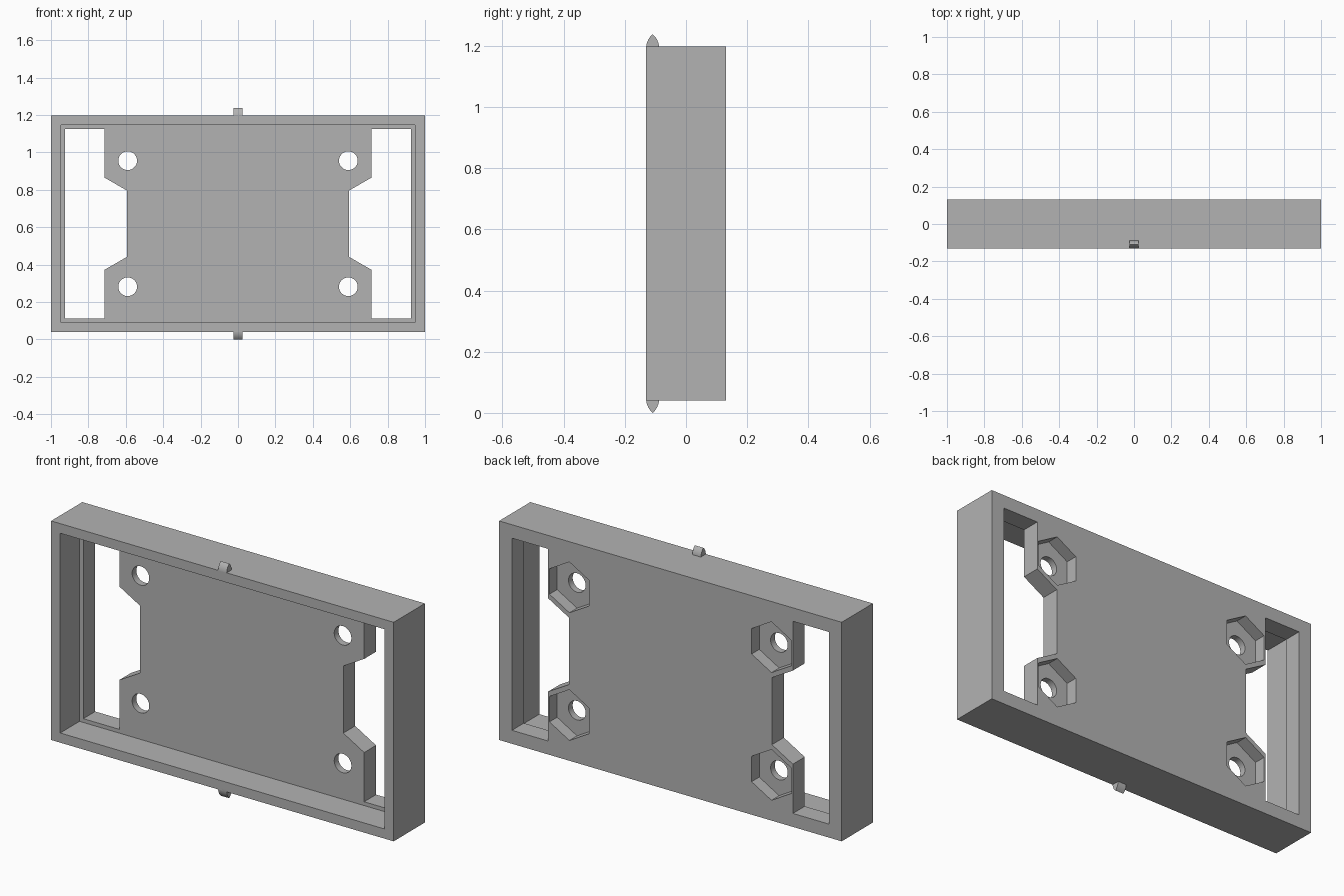
import bpy
import bmesh
from math import sin, cos, tau, radians
from mathutils import Vector

cube = bpy.data.objects.get("Cube")
if cube:
    bpy.data.objects.remove(cube, do_unlink=True)

grey = bpy.data.materials.new("plain grey")
grey.use_nodes = True
grey.diffuse_color = (0.45, 0.45, 0.45, 1)
grey.node_tree.nodes["Principled BSDF"].inputs["Base Color"].default_value = grey.diffuse_color

HALF_DEPTH = 0.13
BOTTOM, TOP = 0.041, 1.197
MID = (BOTTOM + TOP) / 2
PLATE_FRONT = 0.031
POCKET_FLOOR = 0.066


def prism(name, outline, direction):
    """Closed solid: a planar outline swept along a direction."""
    bm = bmesh.new()
    face = bm.faces.new([bm.verts.new(p) for p in outline])
    swept = bmesh.ops.extrude_face_region(bm, geom=[face])["geom"]
    moved = [v for v in swept if isinstance(v, bmesh.types.BMVert)]
    bmesh.ops.translate(bm, verts=moved, vec=Vector(direction))
    bmesh.ops.recalc_face_normals(bm, faces=bm.faces)
    mesh = bpy.data.meshes.new(name)
    bm.to_mesh(mesh)
    bm.free()
    mesh.materials.append(grey)
    obj = bpy.data.objects.new(name, mesh)
    bpy.context.collection.objects.link(obj)
    return obj


def y_prism(name, outline, y0, y1):
    return prism(name, [(x, y0, z) for x, z in outline], (0, y1 - y0, 0))


def rectangle(half_x, half_z):
    return [(sx * half_x, MID + sz * half_z)
            for sx, sz in ((-1, -1), (1, -1), (1, 1), (-1, 1))]


def ring(x, z, radius, sides):
    return [(x + radius * sin(tau * i / sides), z + radius * cos(tau * i / sides))
            for i in range(sides)]


# Outer block, later hollowed into a rim with a back plate
frame = y_prism("frame", rectangle(1, (TOP - BOTTOM) / 2), -HALF_DEPTH, HALF_DEPTH)

# Shallow tray open to the front
cutters = [y_prism("recess_cutter", rectangle(0.947, 0.527), -0.3, PLATE_FRONT)]

# Side windows with a notch, then screw holes and hexagonal nut pockets
half_window = [(0.925, 0.507), (0.715, 0.507), (0.715, 0.247), (0.593, 0.177)]
for side in (-1, 1):
    window = [(side * x, MID + z) for x, z in half_window]
    window += [(side * x, MID - z) for x, z in reversed(half_window)]
    cutters.append(y_prism("window_cutter", window, -0.05, 0.3))
    for dz in (-0.337, 0.337):
        x, z = side * 0.59, MID + dz
        cutters.append(y_prism("hole_cutter", ring(x, z, 0.05, 48), -0.05, 0.3))
        cutters.append(y_prism("pocket_cutter", ring(x, z, 0.134, 6), POCKET_FLOOR, 0.3))

for cutter in cutters:
    cutter.hide_render = True
    mod = frame.modifiers.new("cut", "BOOLEAN")
    mod.operation = "DIFFERENCE"
    mod.solver = "EXACT"
    mod.object = cutter

# Bake the cuts and drop the cutters
bpy.context.view_layer.update()
graph = bpy.context.evaluated_depsgraph_get()
baked = bpy.data.meshes.new_from_object(frame.evaluated_get(graph))
frame.modifiers.clear()
frame.data = baked
frame.data.materials.clear()
frame.data.materials.append(grey)
for cutter in cutters:
    bpy.data.objects.remove(cutter, do_unlink=True)

# Pointed clip nubs on the top and bottom edges, flush with the front
half_arch = [(0.021, -0.01), (0.021, 0), (0.019, 0.012), (0.014, 0.024), (0.007, 0.034)]
arch = half_arch + [(0, 0.041)] + [(-y, z) for y, z in reversed(half_arch)]
nubs = []
for name, base, up in (("top_nub", TOP, 1), ("bottom_nub", BOTTOM, -1)):
    outline = [(-0.025, y - HALF_DEPTH + 0.021, base + up * z) for y, z in arch]
    nubs.append(prism(name, outline, (0.05, 0, 0)))

# Round holes and nubs shade smoothly, all hard edges stay sharp
bpy.ops.object.select_all(action="DESELECT")
for obj in [frame] + nubs:
    obj.select_set(True)
bpy.context.view_layer.objects.active = frame
bpy.ops.object.shade_smooth_by_angle(angle=radians(30))
